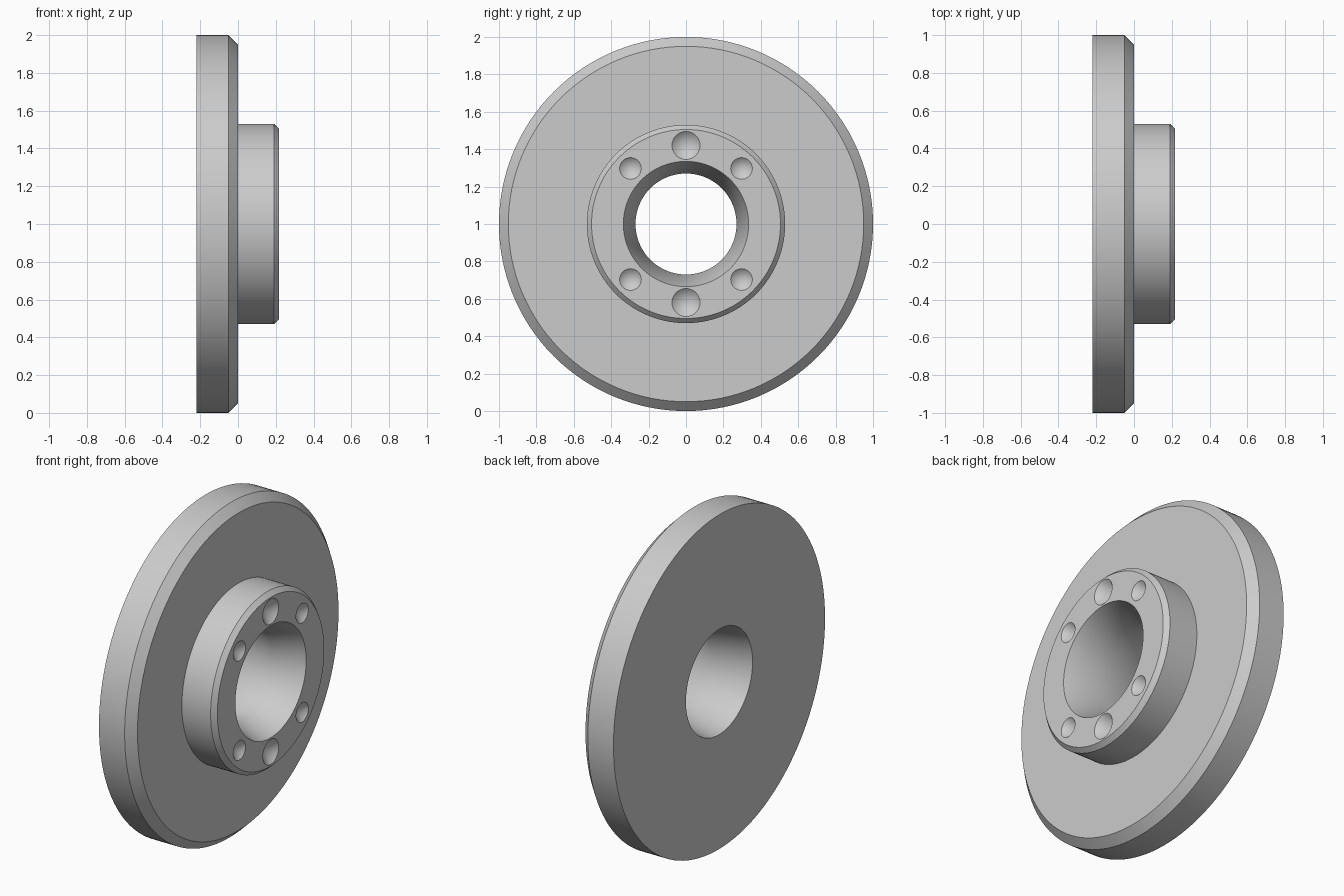
import bpy, bmesh
from math import cos, sin, tau, radians
from mathutils import Vector

old = bpy.data.objects.get("Cube")
if old:
    bpy.data.objects.remove(old, do_unlink=True)

# Single material
steel = bpy.data.materials.new("light grey metal")
steel.use_nodes = True
grey = (0.6, 0.6, 0.6, 1)
steel.diffuse_color = grey
steel.node_tree.nodes["Principled BSDF"].inputs["Base Color"].default_value = grey

SEGMENTS = 128
CENTRE = Vector((0, 0, 1))


def lathe(name, profile, centre, segments, closed):
    """Spin (x, radius) points around an axis parallel to x."""
    bm = bmesh.new()
    rings = []
    for x, r in profile:
        count = segments if r > 0 else 1
        rings.append([bm.verts.new(centre + Vector((x, r * cos(tau * i / segments),
                                                    r * sin(tau * i / segments))))
                      for i in range(count)])
    pairs = list(zip(rings, rings[1:]))
    if closed:
        pairs.append((rings[-1], rings[0]))
    for a, b in pairs:
        for i in range(segments):
            j = i + 1
            corners = [a[i % len(a)], a[j % len(a)], b[j % len(b)], b[i % len(b)]]
            bm.faces.new(list(dict.fromkeys(corners)))
    bmesh.ops.recalc_face_normals(bm, faces=bm.faces)
    mesh = bpy.data.meshes.new(name)
    bm.to_mesh(mesh)
    bm.free()
    mesh.materials.append(steel)
    obj = bpy.data.objects.new(name, mesh)
    bpy.context.collection.objects.link(obj)
    return obj


# Disc with chamfered rim, hub and a bore narrowing to a throat
flange = lathe("flanged_hub", [
    (-0.22, 0.315), (-0.22, 1.0), (-0.05, 1.0), (0.0, 0.95),
    (0.0, 0.53), (0.19, 0.53), (0.217, 0.505),
    (0.217, 0.335), (0.03, 0.27)], CENTRE, SEGMENTS, True)

# Conical pits around the hub face: large at top and bottom, small between
for k, angle in enumerate((90, 270, 45, 135, 225, 315)):
    radius = 0.075 if k < 2 else 0.058
    a = radians(angle)
    spot = CENTRE + Vector((0.217, 0.42 * cos(a), 0.42 * sin(a)))
    depth = radius * 0.9
    cutter = lathe("pit_cutter", [(-depth, 0), (0, radius), (0.02, radius), (0.02, 0)],
                   spot, 32, False)
    cutter.hide_render = True
    cutter.hide_viewport = True
    cut = flange.modifiers.new("pit", "BOOLEAN")
    cut.operation = "DIFFERENCE"
    cut.solver = "EXACT"
    cut.object = cutter

# Bake the cuts and remove the cutters
bpy.context.view_layer.objects.active = flange
flange.select_set(True)
for m in list(flange.modifiers):
    cutter = m.object
    bpy.ops.object.modifier_apply(modifier=m.name)
    bpy.data.objects.remove(cutter, do_unlink=True)
bpy.ops.object.shade_smooth_by_angle(angle=radians(30))
